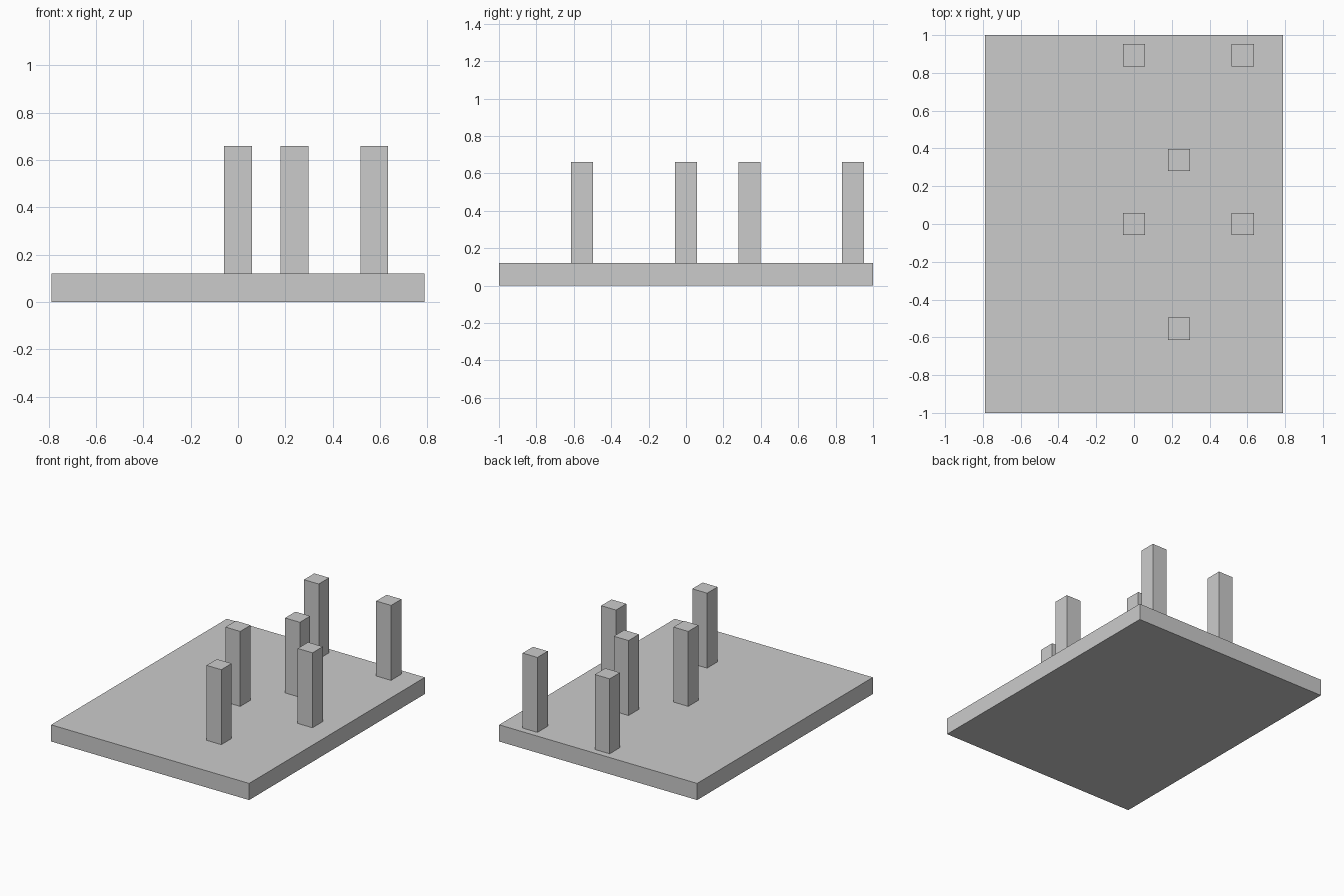
import bpy

if "Cube" in bpy.data.objects:
    bpy.data.objects.remove(bpy.data.objects["Cube"])

PLATE_TOP = 0.12
POST_TOP = 0.66
POST_WIDTH = 0.118
ROW_PITCH = 0.894


def box(name, centre, size, z0, z1):
    """Axis-aligned box standing from z0 to z1."""
    bpy.ops.mesh.primitive_cube_add(size=1, location=(*centre, (z0 + z1) / 2))
    ob = bpy.context.object
    ob.name = name
    ob.scale = (*size, z1 - z0)
    bpy.ops.object.transform_apply(location=False, rotation=False, scale=True)
    return ob


# Base plate
box("base_plate", (0, 0), (1.578, 2.0), 0, PLATE_TOP)

# Three columns of square posts, each repeated one pitch further back
for column, (x, y) in enumerate([(0, 0), (0.576, 0), (0.238, -0.555)], 1):
    for row in range(2):
        box(f"post_{column}_{row + 1}", (x, y + row * ROW_PITCH),
            (POST_WIDTH, POST_WIDTH), PLATE_TOP, POST_TOP)
